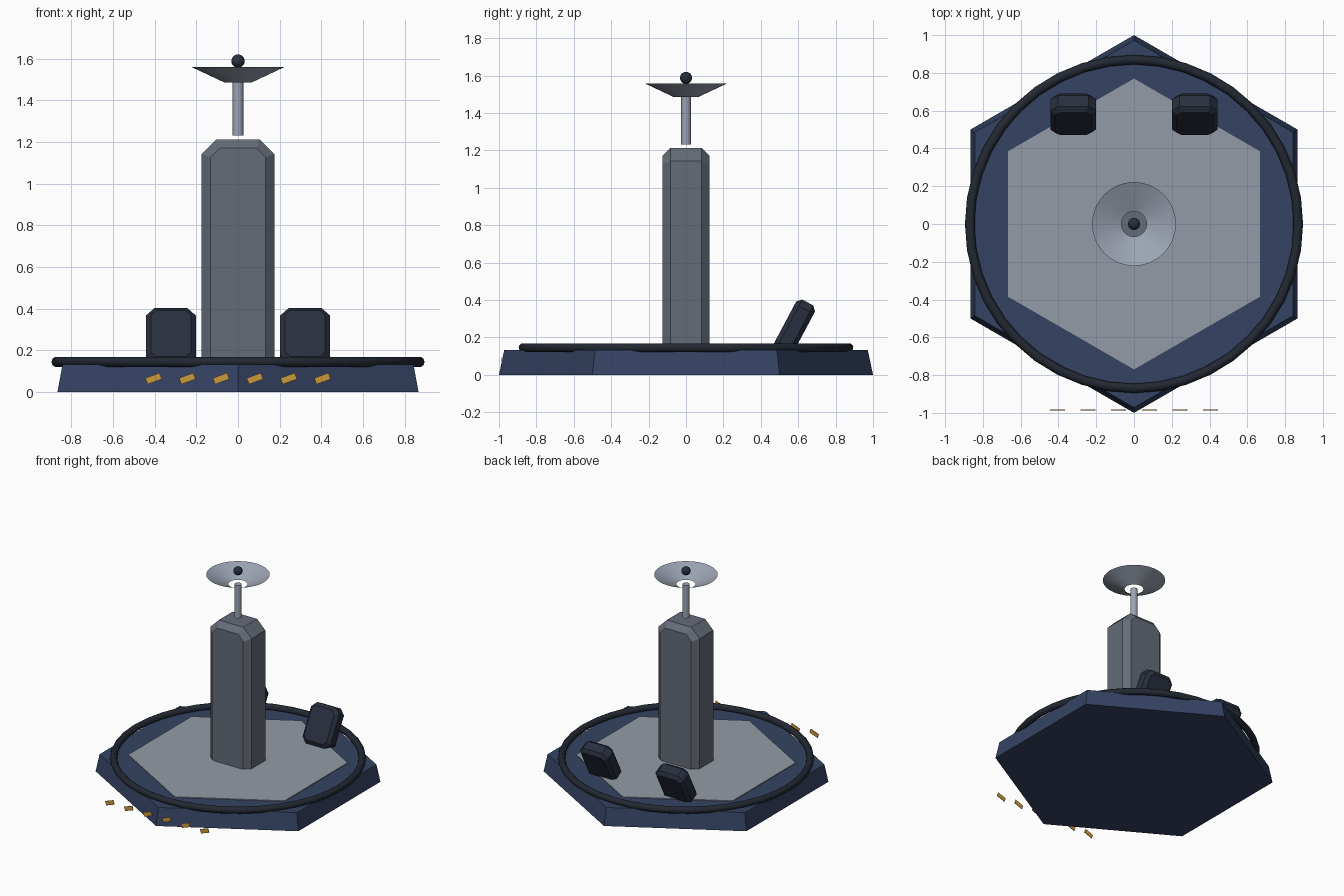
import bpy, bmesh
from math import radians, cos, sin, pi

if "Cube" in bpy.data.objects:
    bpy.data.objects.remove(bpy.data.objects["Cube"])


def material(name, rgb):
    m = bpy.data.materials.new(name)
    m.diffuse_color = (*rgb, 1)
    m.use_nodes = True
    m.node_tree.nodes["Principled BSDF"].inputs["Base Color"].default_value = m.diffuse_color
    return m


NAVY = material("navy", (0.035, 0.055, 0.125))
DECK = material("deck_grey", (0.29, 0.33, 0.38))
SLATE = material("slate", (0.13, 0.15, 0.19))
STEEL = material("steel", (0.33, 0.37, 0.45))
DARK = material("dark_blue", (0.022, 0.028, 0.048))
RUBBER = material("rubber", (0.016, 0.021, 0.032))
GOLD = material("gold", (0.6, 0.32, 0.045))


def finish(obj, name, mat, smooth=False):
    obj.name = obj.data.name = name
    obj.data.materials.append(mat)
    if smooth:
        bpy.ops.object.shade_smooth_by_angle(angle=radians(40))
    return obj


def cone(name, mat, sides, r1, r2, z0, z1, rot=0, fill='NGON', smooth=False):
    bpy.ops.mesh.primitive_cone_add(vertices=sides, radius1=r1, radius2=r2, depth=z1 - z0,
                                    end_fill_type=fill, location=(0, 0, (z0 + z1) / 2),
                                    rotation=(0, 0, rot))
    return finish(bpy.context.object, name, mat, smooth)


def slab(name, mat, hx, hy, z0, z1, cut, bevel):
    """Upright slab with clipped corners and bevelled front and back rims."""
    def outline(d):
        c = cut - 0.586 * d      # keeps the clipped corner parallel when inset
        x, lo, hi = hx - d, z0 + d, z1 - d
        c = max(c, 0.01)
        return [(x, lo + c), (x, hi - c), (x - c, hi), (c - x, hi),
                (-x, hi - c), (-x, lo + c), (c - x, lo), (x - c, lo)]
    bm = bmesh.new()
    rings = [[bm.verts.new((x, y, z)) for x, z in outline(d)]
             for y, d in ((-hy, bevel), (-hy + bevel, 0), (hy - bevel, 0), (hy, bevel))]
    for a, b in zip(rings, rings[1:]):
        for i in range(8):
            j = (i + 1) % 8
            bm.faces.new((a[i], a[j], b[j], b[i]))
    bm.faces.new(rings[0])
    bm.faces.new(rings[-1])
    bmesh.ops.recalc_face_normals(bm, faces=bm.faces)
    me = bpy.data.meshes.new(name)
    bm.to_mesh(me)
    bm.free()
    obj = bpy.data.objects.new(name, me)
    bpy.context.collection.objects.link(obj)
    return finish(obj, name, mat)


# Hexagonal base and deck plate, corners at front and back
cone("base", NAVY, 6, 1.0, 0.972, 0, 0.132)
cone("deck_plate", DECK, 6, 0.77, 0.77, 0.125, 0.138)

# Rim ring
bpy.ops.mesh.primitive_torus_add(major_radius=0.87, minor_radius=0.025, major_segments=40,
                                 minor_segments=10, location=(0, 0, 0.145))
finish(bpy.context.object, "rim_ring", RUBBER, True)

# Central column
slab("column", SLATE, 0.175, 0.126, 0.06, 1.212, 0.07, 0.042)

# Mast, open dish and feed ball
cone("mast", STEEL, 16, 0.026, 0.026, 1.232, 1.485, smooth=True)
cone("dish", STEEL, 32, 0.067, 0.222, 1.486, 1.559, fill='NOTHING', smooth=True)
bpy.ops.mesh.primitive_uv_sphere_add(segments=16, ring_count=10, radius=0.032,
                                     location=(0, 0, 1.588))
finish(bpy.context.object, "feed_ball", DARK, True)

# Pair of leaning backrests
tilt = radians(28)
for side, label in ((-1, "left"), (1, "right")):
    rest = slab("backrest_" + label, DARK, 0.12, 0.057, -0.30, 0, 0.04, 0.024)
    rest.rotation_euler = (-tilt, 0, 0)
    rest.location = (side * 0.322, 0.651, 0.387)

# Row of slanted warning stripes at the front
for i in range(6):
    bpy.ops.mesh.primitive_cube_add(size=1, location=(-0.405 + 0.162 * i, -0.985, 0.065),
                                    rotation=(0, radians(-20), 0))
    stripe = bpy.context.object
    stripe.scale = (0.073, 0.004, 0.032)
    finish(stripe, f"warning_stripe_{i + 1}", GOLD)
